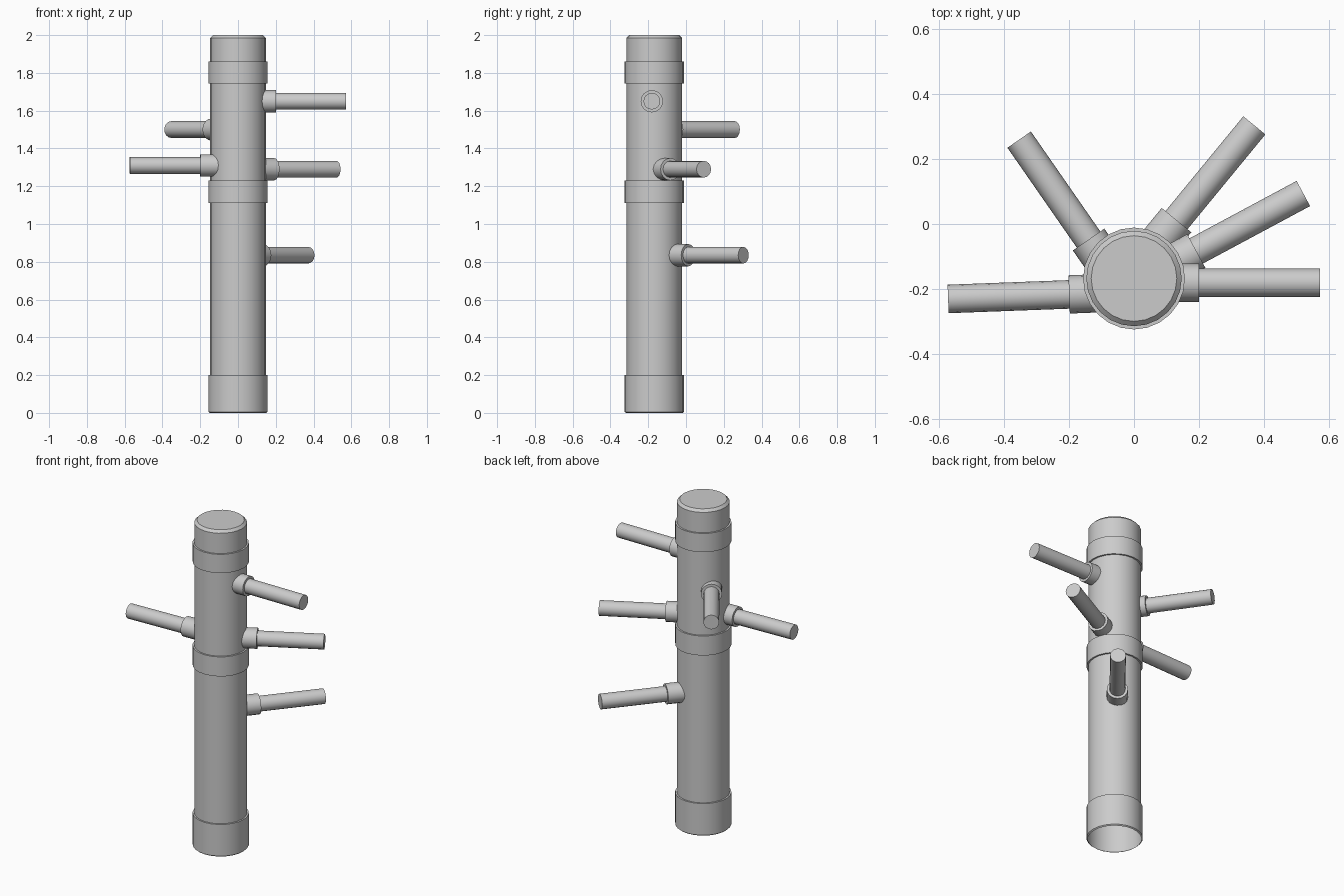
import bpy, bmesh, math
from mathutils import Vector, Matrix

if "Cube" in bpy.data.objects:
    bpy.data.objects.remove(bpy.data.objects["Cube"])

CY = -0.168  # post axis offset in y


def lathe(name, profile, sides, matrix):
    """Revolve (radius, height) points around local z; radius 0 closes the end."""
    bm = bmesh.new()
    prev = None
    for r, h in profile:
        if r == 0:
            ring = [bm.verts.new((0, 0, h))]
        else:
            ring = [bm.verts.new((r * math.cos(2 * math.pi * i / sides),
                                  r * math.sin(2 * math.pi * i / sides), h))
                    for i in range(sides)]
        if prev and len(ring) == 1:
            bm.faces.new(prev)
        elif prev:
            for i in range(sides):
                j = (i + 1) % sides
                bm.faces.new((prev[i], prev[j], ring[j], ring[i]))
        prev = ring
    loose = [v for v in bm.verts if not v.link_faces]
    bmesh.ops.delete(bm, geom=loose, context='VERTS')
    mesh = bpy.data.meshes.new(name)
    bm.to_mesh(mesh)
    bm.free()
    obj = bpy.data.objects.new(name, mesh)
    obj.matrix_world = matrix
    bpy.context.collection.objects.link(obj)
    bpy.ops.object.select_all(action='DESELECT')
    obj.select_set(True)
    bpy.context.view_layer.objects.active = obj
    bpy.ops.object.shade_smooth_by_angle(angle=math.radians(30))
    return obj


# Post with three raised bands, open underneath
R, B = 0.147, 0.157
post = [(0.15, 0), (B, 0.006), (B, 0.2), (R, 0.2)]
for lo, hi in ((1.11, 1.23), (1.745, 1.86)):
    post += [(R, lo), (B, lo), (B, hi), (R, hi)]
post += [(R, 1.985), (0.132, 2.0), (0, 2.0)]
lathe("post", post, 24, Matrix.Translation((0, CY, 0)))

# Pegs: socket end (x, y), tip (x, y), height
pegs = {
    "peg_right_top": ((0.2, -0.181), (0.573, -0.181), 1.65),
    "peg_left": ((-0.2, -0.217), (-0.573, -0.231), 1.31),
    "peg_back_left": ((-0.14, -0.048), (-0.354, 0.26), 1.5),
    "peg_back_right_low": ((0.131, 0.012), (0.371, 0.304), 0.835),
    "peg_right_middle": ((0.192, -0.083), (0.522, 0.094), 1.29),
}
for name, (a, b, z) in pegs.items():
    start, tip = Vector((*a, z)), Vector((*b, z))
    d = tip - start
    rot = d.to_track_quat('Z', 'Y').to_matrix().to_4x4()
    lathe(name, [(0.059, -0.12), (0.059, 0), (0.044, 0), (0.044, d.length), (0, d.length)],
          16, Matrix.Translation(start) @ rot)
